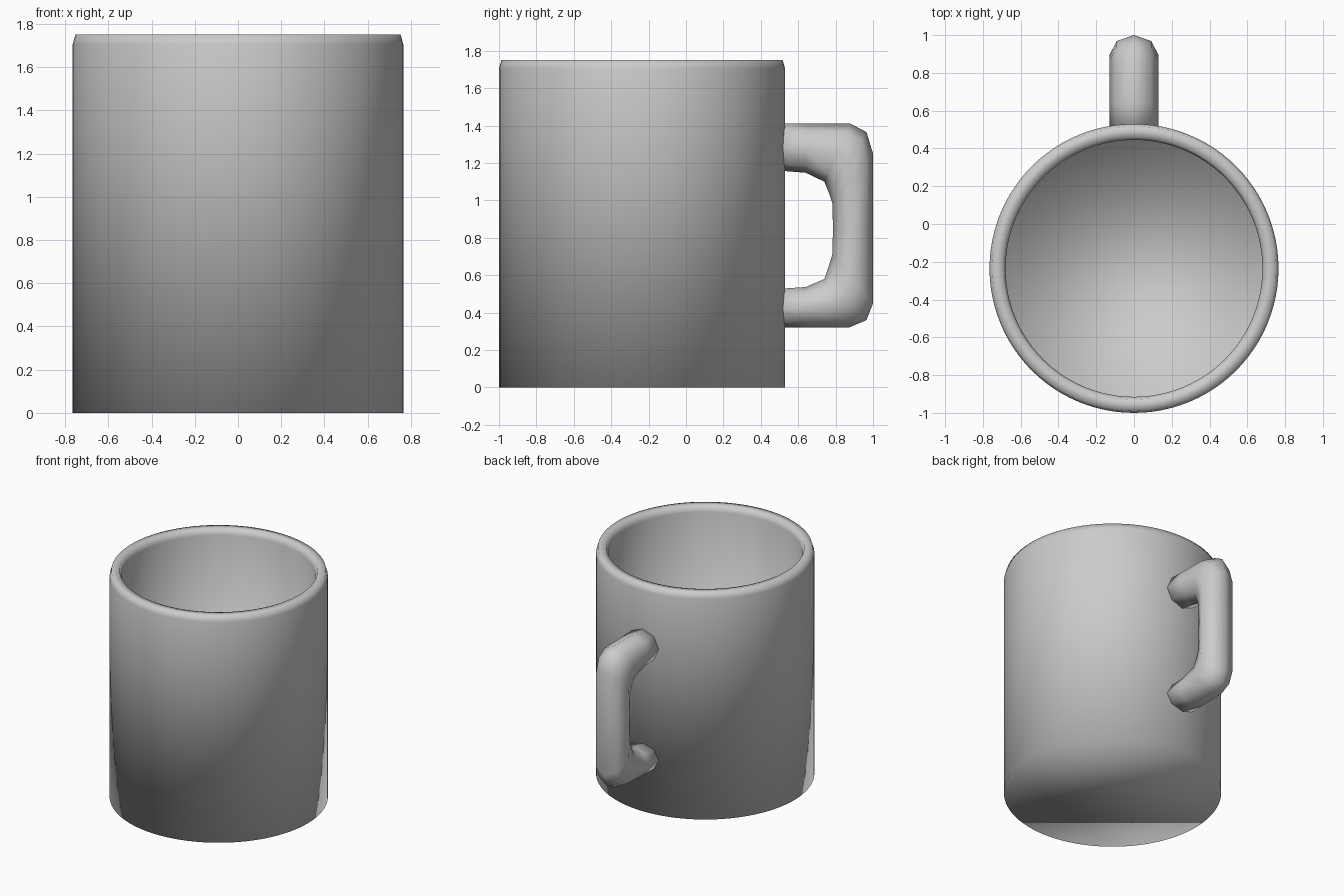
import bpy, bmesh
from math import sin, cos, tau
from mathutils import Vector

if "Cube" in bpy.data.objects:
    bpy.data.objects.remove(bpy.data.objects["Cube"])


def loft(name, rings):
    """Skin a list of closed rings with quads, cap both ends, shade smooth."""
    bm = bmesh.new()
    loops = [[bm.verts.new(p) for p in ring] for ring in rings]
    n = len(loops[0])
    for a, b in zip(loops, loops[1:]):
        for i in range(n):
            j = (i + 1) % n
            bm.faces.new((a[i], a[j], b[j], b[i]))
    bm.faces.new(loops[0][::-1])
    bm.faces.new(loops[-1])
    bmesh.ops.recalc_face_normals(bm, faces=bm.faces)
    for f in bm.faces:
        f.smooth = True
    mesh = bpy.data.meshes.new(name)
    bm.to_mesh(mesh)
    bm.free()
    obj = bpy.data.objects.new(name, mesh)
    bpy.context.collection.objects.link(obj)
    return obj


# Cup: one profile (radius, height) from the base, over the rim, to the inner floor
CUP_Y, SIDES = -0.235, 96
profile = [(0.765, 0), (0.765, 1.705), (0.752, 1.75),
           (0.694, 1.75), (0.68, 1.705), (0.68, 0.085)]
loft("mug_body", [[(r * cos(tau * i / SIDES), CUP_Y + r * sin(tau * i / SIDES), z)
                   for i in range(SIDES)] for r, z in profile])

# Handle: eight-sided sections between matching outer and inner (y, z) outline points
outline = [((0.49, 1.41), (0.49, 1.16)), ((0.64, 1.41), (0.64, 1.148)),
           ((0.88, 1.41), (0.74, 1.10)), ((0.965, 1.365), (0.762, 1.045)),
           ((1.0, 1.25), (0.782, 0.985)), ((1.0, 0.86), (0.786, 0.85)),
           ((1.0, 0.45), (0.782, 0.71)), ((0.965, 0.36), (0.762, 0.645)),
           ((0.87, 0.32), (0.74, 0.58)), ((0.64, 0.32), (0.64, 0.537)),
           ((0.49, 0.32), (0.49, 0.527))]
sections = []
for outer, inner in outline:
    o, i = Vector((0, *outer)), Vector((0, *inner))
    mid, half = (o + i) / 2, (o - i) / 2
    sections.append([mid + half * cos(tau * k / 8) + Vector((0.13 * sin(tau * k / 8), 0, 0))
                     for k in range(8)])
loft("mug_handle", sections)
